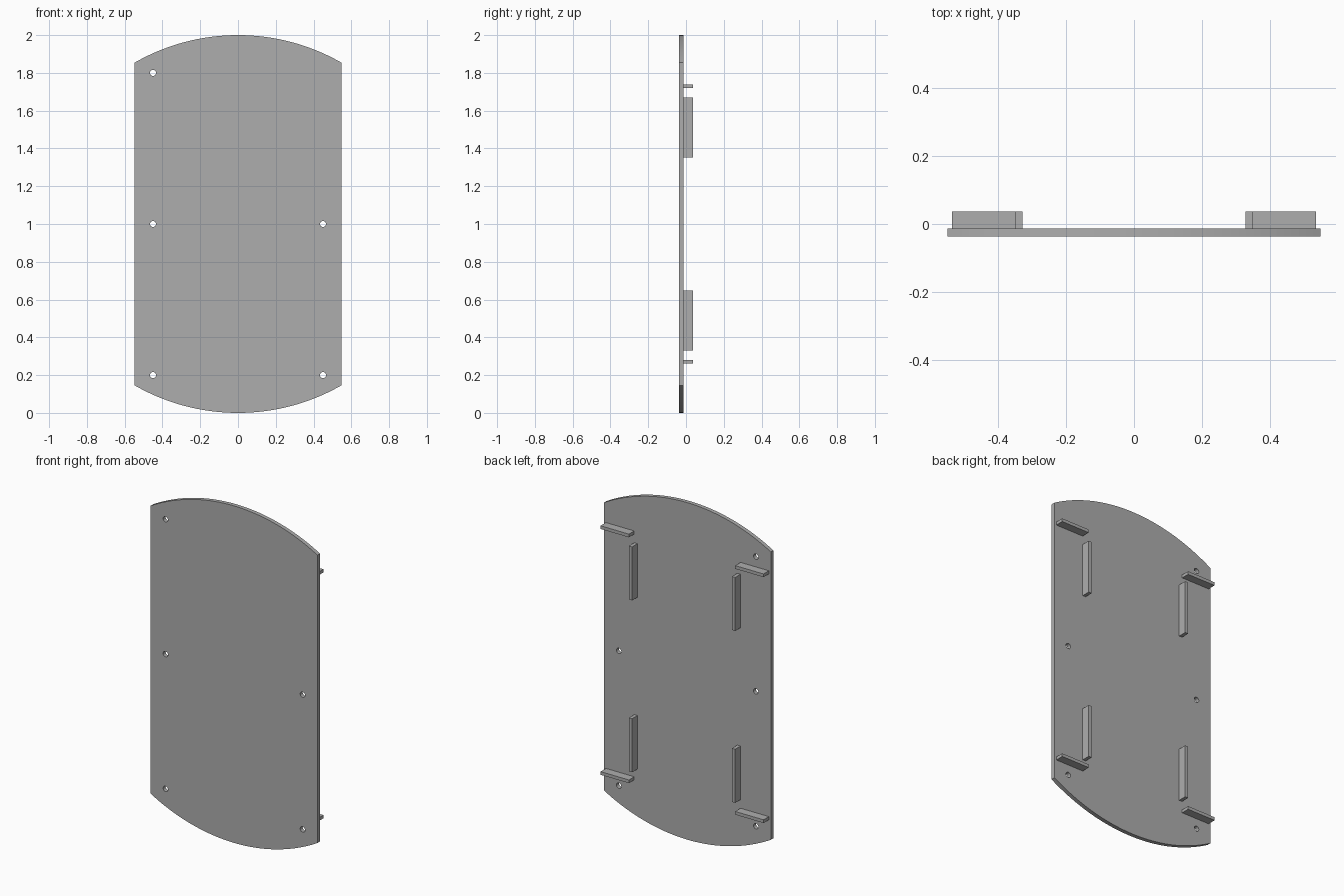
import bpy, bmesh, math

cube = bpy.data.objects.get("Cube")
if cube:
    bpy.data.objects.remove(cube, do_unlink=True)

HALF_W, RISE = 0.548, 0.146
FRONT, MID, BACK = -0.037, -0.013, 0.037
STEPS = 48

grey = bpy.data.materials.new("plain grey")
grey.use_nodes = True
colour = (0.42, 0.42, 0.42, 1)
grey.diffuse_color = colour
grey.node_tree.nodes["Principled BSDF"].inputs["Base Color"].default_value = colour


def add_object(name, bm):
    bmesh.ops.recalc_face_normals(bm, faces=bm.faces[:])
    mesh = bpy.data.meshes.new(name)
    bm.to_mesh(mesh)
    bm.free()
    mesh.materials.append(grey)
    obj = bpy.data.objects.new(name, mesh)
    bpy.context.collection.objects.link(obj)
    return obj


def add_box(name, x, z):
    """Box on the back of the panel, spanning the x and z ranges."""
    bm = bmesh.new()
    bmesh.ops.create_cube(bm, size=1)
    for v in bm.verts:
        v.co = (x[v.co.x > 0], (MID, BACK)[v.co.y > 0], z[v.co.z > 0])
    return add_object(name, bm)


# Panel outline: straight sides with a shallow arc at top and bottom
radius = (HALF_W ** 2 + RISE ** 2) / (2 * RISE)
sweep = math.asin(HALF_W / radius)
angles = [sweep * (2 * i / STEPS - 1) for i in range(STEPS + 1)]
arc = [(radius * math.sin(a), radius * (1 - math.cos(a))) for a in angles]
outline = arc + [(-x, 2 - z) for x, z in arc]

bm = bmesh.new()
face = bm.faces.new([bm.verts.new((x, FRONT, z)) for x, z in outline])
extruded = bmesh.ops.extrude_face_region(bm, geom=[face])["geom"]
for v in extruded:
    if isinstance(v, bmesh.types.BMVert):
        v.co.y = MID
panel = add_object("panel", bm)

# Six round screw holes, cut through the panel
bm = bmesh.new()
for x in (-0.45, 0.45):
    for z in (0.2, 1.0, 1.8):
        made = bmesh.ops.create_cone(bm, cap_ends=True, segments=24,
                                     radius1=0.016, radius2=0.016, depth=0.2)
        for v in made["verts"]:
            v.co = (x + v.co.x, v.co.z, z + v.co.y)
cutter = add_object("hole_cutter", bm)
cutter.hide_render = True
cutter.hide_viewport = True
cut = panel.modifiers.new("holes", "BOOLEAN")
cut.operation = "DIFFERENCE"
cut.solver = "EXACT"
cut.object = cutter

# Apply the cut and remove the helper
bpy.context.view_layer.update()
evaluated = panel.evaluated_get(bpy.context.evaluated_depsgraph_get())
panel_mesh = bpy.data.meshes.new_from_object(evaluated)
panel.modifiers.clear()
panel.data = panel_mesh
bpy.data.objects.remove(cutter, do_unlink=True)

# Back ribs: one upright and one short ledge in each corner
for side, sx in (("left", 1), ("right", -1)):
    for level, flip in (("lower", False), ("upper", True)):
        def span(a, b):
            return (2 - b, 2 - a) if flip else (a, b)
        add_box(f"{level}_{side}_upright_rib",
                sorted((sx * 0.328, sx * 0.349)), span(0.331, 0.649))
        add_box(f"{level}_{side}_ledge",
                sorted((sx * 0.349, sx * 0.535)), span(0.261, 0.28))
